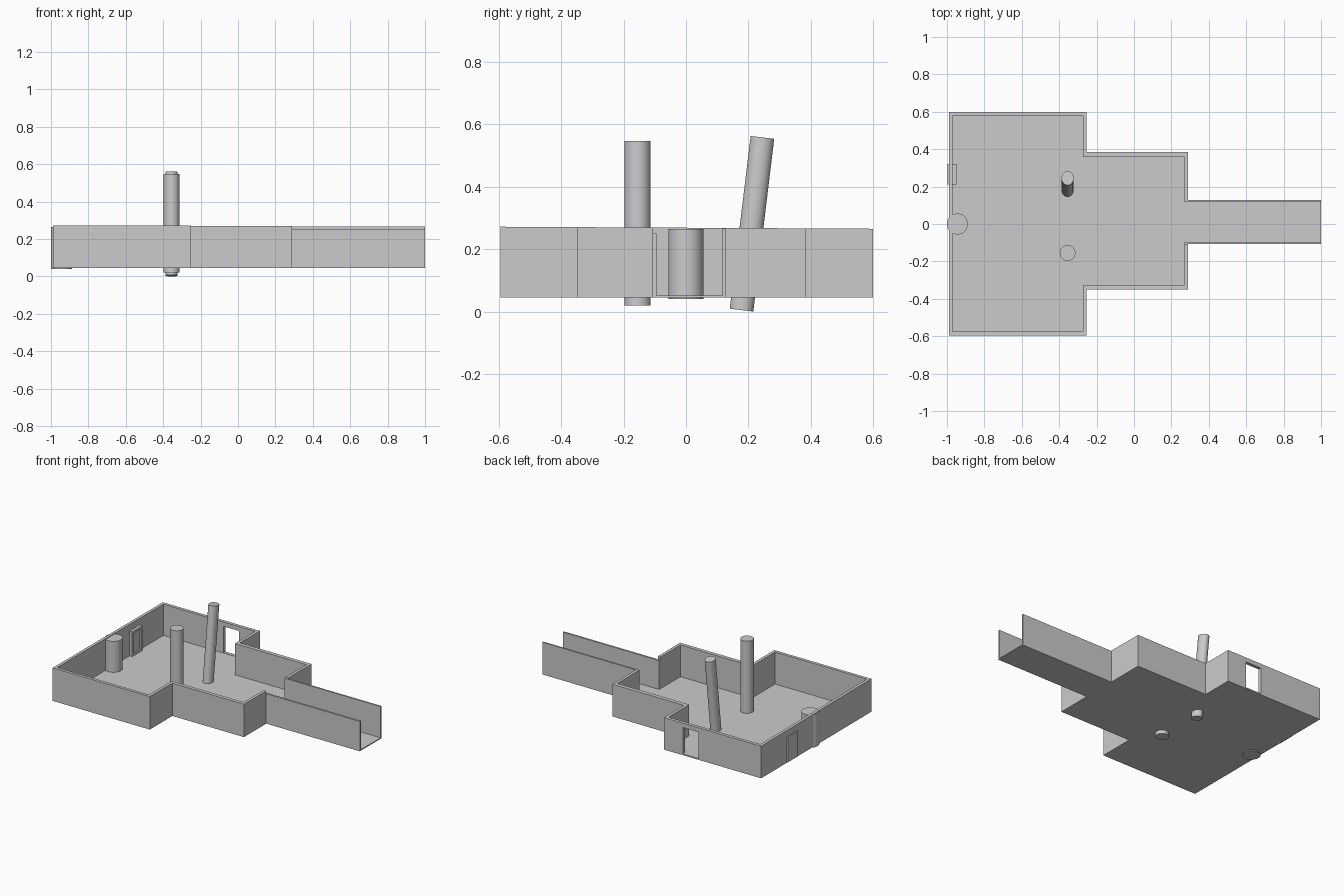
import bpy, bmesh
from mathutils import Vector

if "Cube" in bpy.data.objects:
    bpy.data.objects.remove(bpy.data.objects["Cube"])

BASE, FLOOR = 0.045, 0.052


def top_at(y):
    # wall tops fall very slightly from front to back
    return 0.2685 - 0.0055 * y


def add_object(name, bm):
    bmesh.ops.recalc_face_normals(bm, faces=bm.faces)
    mesh = bpy.data.meshes.new(name)
    bm.to_mesh(mesh)
    bm.free()
    ob = bpy.data.objects.new(name, mesh)
    bpy.context.collection.objects.link(ob)
    return ob


def prism(name, outline, z0, z1):
    """Extrude a plan outline; z1 is a height or a function of y."""
    bm = bmesh.new()
    face = bm.faces.new([bm.verts.new((x, y, z0)) for x, y in outline])
    out = bmesh.ops.extrude_face_region(bm, geom=[face], use_keep_orig=True)
    for v in out["geom"]:
        if isinstance(v, bmesh.types.BMVert):
            v.co.z = z1(v.co.y) if callable(z1) else z1
    return add_object(name, bm)


def box(name, x0, x1, y0, y1, z0, z1):
    return prism(name, [(x0, y0), (x1, y0), (x1, y1), (x0, y1)], z0, z1)


def cylinder(name, bottom, top, radius, squash=1.0):
    bottom, top = Vector(bottom), Vector(top)
    axis = top - bottom
    bpy.ops.mesh.primitive_cylinder_add(vertices=48, radius=radius, depth=axis.length,
                                        location=(bottom + top) / 2)
    ob = bpy.context.object
    ob.name = name
    # every column leans only in y, so a turn about x is enough
    ob.rotation_euler.x = -Vector((axis.z, axis.y)).angle_signed(Vector((1, 0)))
    if axis.y > 0:
        ob.rotation_euler.x = -abs(ob.rotation_euler.x)
    ob.scale.x = squash
    bpy.ops.object.shade_smooth_by_angle()
    return ob


def cut(target, cutter):
    mod = target.modifiers.new("opening", 'BOOLEAN')
    mod.operation, mod.object, mod.solver = 'DIFFERENCE', cutter, 'EXACT'
    cutter.hide_render = True
    cutter.hide_viewport = True
    cutter.display_type = 'WIRE'


# Stepped room wall, open where the corridor joins
outer = [(0.29, -0.108), (0.29, -0.35), (-0.253, -0.35), (-0.253, -0.595), (-0.99, -0.595),
         (-0.99, 0.6), (-0.253, 0.6), (-0.253, 0.384), (0.29, 0.384), (0.29, 0.128)]
inner = [(0.27, -0.108), (0.27, -0.325), (-0.274, -0.325), (-0.274, -0.574), (-0.97, -0.574),
         (-0.97, 0.578), (-0.274, 0.578), (-0.274, 0.357), (0.27, 0.357), (0.27, 0.128)]
walls = prism("room_wall", outer + inner[::-1], BASE, top_at)
cut(walls, box("back_doorway_cutter", -0.516, -0.396, 0.55, 0.65, 0.054, 0.235))

# Floor follows the inside of the room and runs out along the corridor
prism("floor", inner[1:-1] + [(0.27, 0.117), (1, 0.117), (1, -0.095), (0.27, -0.095)],
      BASE, FLOOR)

# Corridor side walls
box("corridor_front_wall", 0.27, 1, -0.108, -0.095, BASE, 0.25)
box("corridor_back_wall", 0.27, 1, 0.117, 0.128, BASE, 0.266)

# Side door set in the left wall, recessed panel on the inside
side_door = box("side_door", -0.998, -0.95, 0.21, 0.322, 0.05, 0.222)
cut(side_door, box("side_door_recess_cutter", -0.96, -0.90, 0.228, 0.304, 0.066, 0.206))

# Round post in the left wall and two tall columns, one leaning
cylinder("wall_post", (-0.944, 0, 0.04), (-0.944, 0, 0.264), 0.056)
cylinder("straight_column", (-0.355, -0.155, 0.02), (-0.355, -0.155, 0.547), 0.042)
cylinder("leaning_column", (-0.355, 0.178, 0.0045), (-0.355, 0.245, 0.558), 0.038, 0.85)
